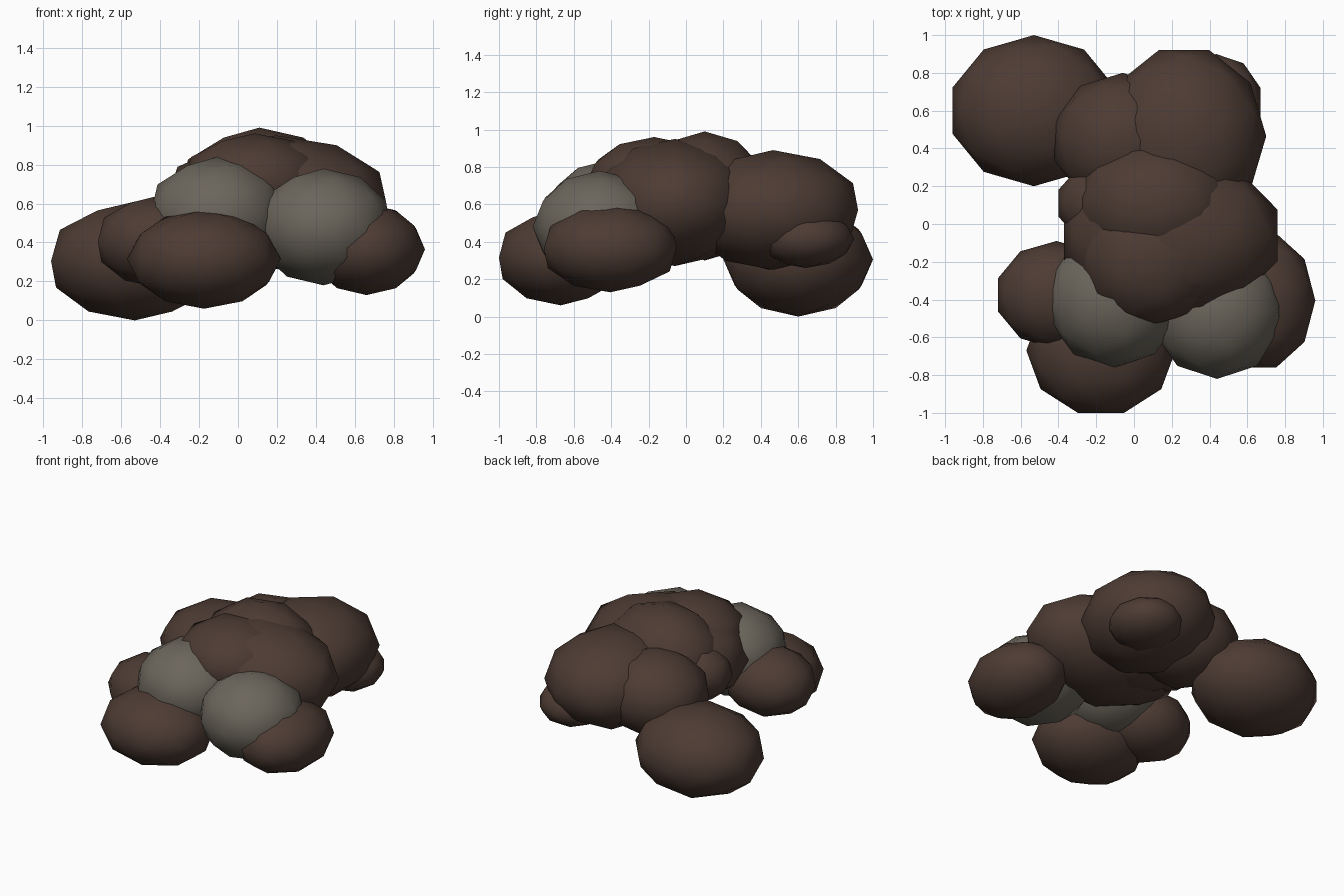
import bpy
from math import radians
from mathutils import Matrix, Vector

cube = bpy.data.objects.get("Cube")
if cube:
    bpy.data.objects.remove(cube, do_unlink=True)


def make_material(name, colour):
    mat = bpy.data.materials.new(name)
    mat.use_nodes = True
    mat.diffuse_color = colour
    mat.node_tree.nodes["Principled BSDF"].inputs["Base Color"].default_value = colour
    return mat


BROWN = make_material("dark_brown", (0.074, 0.044, 0.033, 1))
GREY = make_material("warm_grey", (0.148, 0.132, 0.106, 1))


def boulder(name, mat, x, y, z, yaw=0):
    """Smooth low-poly ellipsoid, its facets turned by yaw, filling the x, y and z spans."""
    bpy.ops.mesh.primitive_ico_sphere_add(subdivisions=2, radius=1)
    obj = bpy.context.object
    obj.name = name
    obj.data.transform(Matrix.Rotation(radians(yaw), 4, "Z"))
    low = Vector((x[0], y[0], z[0]))
    high = Vector((x[1], y[1], z[1]))
    verts = obj.data.vertices
    reach = [max(abs(v.co[i]) for v in verts) for i in range(3)]
    for v in verts:
        v.co = [v.co[i] / reach[i] * (high[i] - low[i]) / 2 for i in range(3)]
    obj.location = (low + high) / 2
    obj.data.materials.append(mat)
    bpy.ops.object.shade_smooth()


# Outlying boulders resting low around the pile
boulder("back_boulder", BROWN, (-.96, -.1), (.2, 1), (0, .61))
boulder("front_boulder", BROWN, (-.57, .22), (-1, -.34), (.06, .57), 18)
boulder("side_boulder_a", BROWN, (-.72, -.1), (-.66, -.09), (.17, .64))
boulder("side_boulder_b", BROWN, (.36, .96), (-.76, -.05), (.13, .6), 18)

# Pale pair at the front
boulder("pale_boulder_a", GREY, (-.45, .24), (-.76, -.03), (.24, .84))
boulder("pale_boulder_b", GREY, (.1, .78), (-.82, -.1), (.18, .78))

# Central mass
boulder("core_large", BROWN, (-.37, .76), (-.5, .38), (.27, .95))
boulder("core_front", BROWN, (-.28, .45), (-.54, .2), (.45, .96))
boulder("core_peak", BROWN, (-.3, .52), (-.25, .45), (.3, .99))
boulder("core_flank", BROWN, (-.4, .14), (-.12, .34), (.38, .8))

# Rear mass
boulder("rear_large", BROWN, (-.17, .7), (.01, .92), (.25, .89), 18)
boulder("rear_flank", BROWN, (-.42, .3), (.09, .8), (.25, .84))
boulder("rear_small", BROWN, (.2, .67), (.38, .9), (.26, .57))
